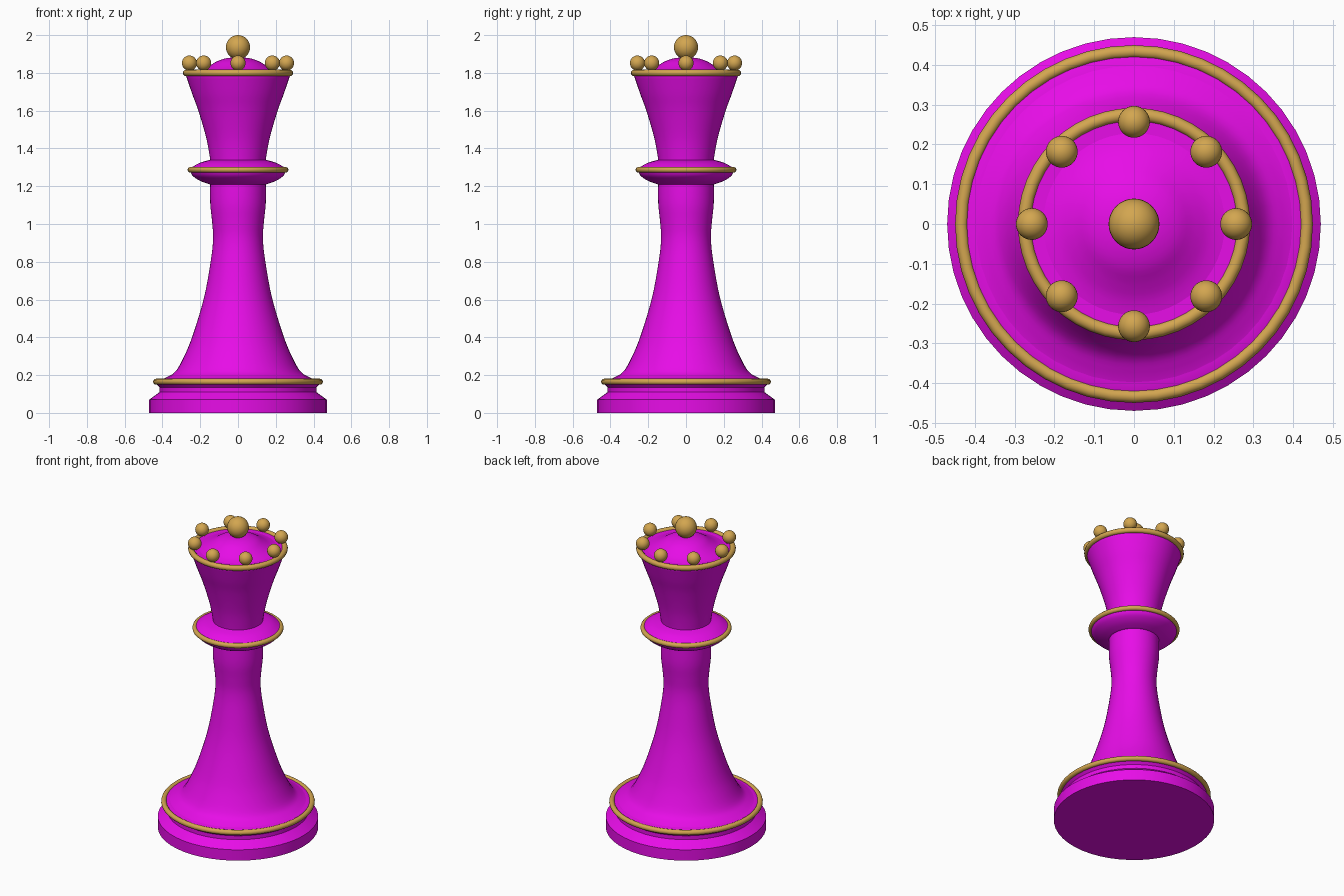
import bpy, bmesh, math
from mathutils import Matrix

cube = bpy.data.objects.get("Cube")
if cube:
    bpy.data.objects.remove(cube, do_unlink=True)

SIDES = 48


def material(name, rgb):
    m = bpy.data.materials.new(name)
    m.use_nodes = True
    m.diffuse_color = (*rgb, 1)
    m.node_tree.nodes["Principled BSDF"].inputs["Base Color"].default_value = (*rgb, 1)
    return m


magenta = material("magenta", (0.8, 0.004, 0.8))
gold = material("gold", (0.65, 0.38, 0.08))


def finish(obj, mat, angle=30):
    obj.data.materials.append(mat)
    bpy.ops.object.select_all(action="DESELECT")
    obj.select_set(True)
    bpy.context.view_layer.objects.active = obj
    bpy.ops.object.shade_smooth_by_angle(angle=math.radians(angle))
    return obj


def smooth_curve(pts, steps=4):
    """Catmull-Rom curve through profile points."""
    ext = [pts[0]] + pts + [pts[-1]]
    out = []
    for a, b, c, d in zip(ext, ext[1:], ext[2:], ext[3:]):
        for i in range(steps):
            t = i / steps
            out.append(tuple(0.5 * (2 * q + (r - p) * t + (2 * p - 5 * q + 4 * r - s) * t * t
                                    + (3 * q - p - 3 * r + s) * t ** 3)
                             for p, q, r, s in zip(a, b, c, d)))
    return out + [pts[-1]]


def lathe(name, profile, mat):
    """Closed solid turned from (radius, height) pairs, bottom to top."""
    bm = bmesh.new()
    rings = [[bm.verts.new((r * math.cos(a), r * math.sin(a), z))
              for a in (math.tau * i / SIDES for i in range(SIDES))] for r, z in profile]
    for low, high in zip(rings, rings[1:]):
        for i in range(SIDES):
            j = (i + 1) % SIDES
            bm.faces.new((low[i], low[j], high[j], high[i]))
    bm.faces.new(rings[0][::-1])
    bm.faces.new(rings[-1])
    mesh = bpy.data.meshes.new(name)
    bm.to_mesh(mesh)
    bm.free()
    obj = bpy.data.objects.new(name, mesh)
    bpy.context.collection.objects.link(obj)
    return finish(obj, mat)


def ring(name, radius, z, thickness):
    bpy.ops.mesh.primitive_torus_add(major_radius=radius, minor_radius=thickness,
                                     major_segments=SIDES, minor_segments=12, location=(0, 0, z))
    obj = bpy.context.object
    obj.name = name
    finish(obj, gold, 60)


def ball(name, x, y, z, radius):
    bpy.ops.mesh.primitive_uv_sphere_add(segments=32, ring_count=16, radius=radius, location=(x, y, z))
    obj = bpy.context.object
    obj.name = name
    finish(obj, gold)


# Turned body parts
lathe("base", [(0.47, 0), (0.47, 0.07), (0.415, 0.11), (0.415, 0.135), (0.43, 0.15),
               (0.43, 0.17), (0.4, 0.18), (0.3, 0.18)], magenta)
lathe("stem", smooth_curve([(0.415, 0.174), (0.375, 0.19), (0.33, 0.22), (0.285, 0.3), (0.24, 0.41),
                            (0.18, 0.61), (0.145, 0.8), (0.132, 0.92), (0.137, 1.01),
                            (0.147, 1.11), (0.147, 1.23)]), magenta)
lathe("collar", [(0.14, 1.21), *smooth_curve([(0.15, 1.21), (0.2, 1.228), (0.24, 1.255), (0.255, 1.285)]),
                 *smooth_curve([(0.25, 1.297), (0.2, 1.325), (0.14, 1.341)])], magenta)
lathe("head", smooth_curve([(0.145, 1.32), (0.15, 1.36), (0.169, 1.46), (0.21, 1.6),
                            (0.243, 1.69), (0.275, 1.785)]) + [(0.275, 1.805)], magenta)
lathe("crown_dome", smooth_curve([(0.27, 1.795), (0.2, 1.813), (0.155, 1.835), (0.11, 1.862),
                                  (0.06, 1.878), (0.01, 1.882)]), magenta)

# Gold trim rings
ring("base_ring", 0.434, 0.165, 0.016)
ring("collar_ring", 0.252, 1.287, 0.015)
ring("crown_ring", 0.275, 1.8, 0.017)

# Crown beads and finial
for i in range(8):
    a = math.tau * i / 8
    ball(f"crown_bead_{i + 1}", 0.257 * math.cos(a), 0.257 * math.sin(a), 1.852, 0.04)
ball("finial", 0, 0, 1.936, 0.064)
